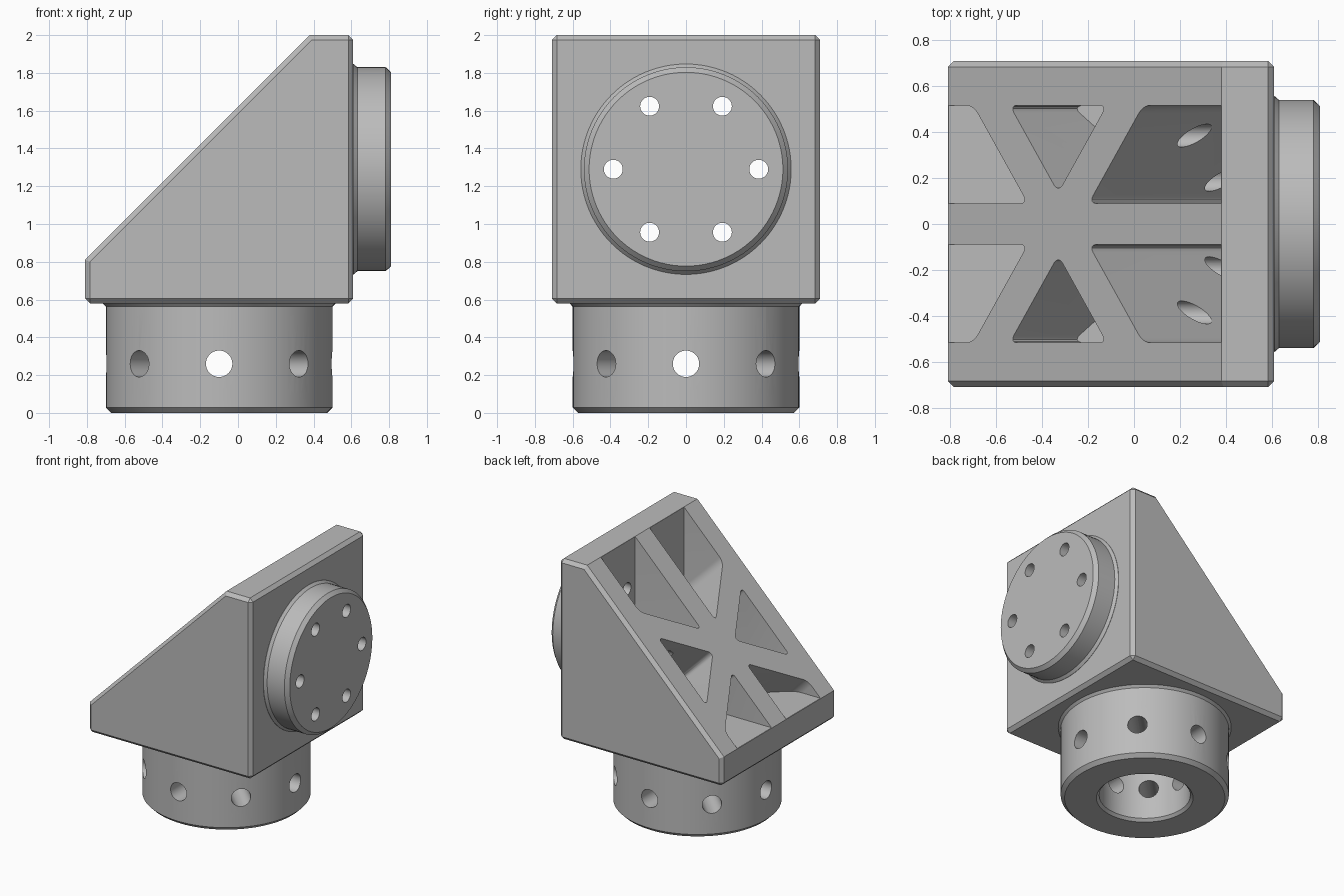
import bpy, bmesh
from math import pi, cos, sin, radians
from mathutils import Matrix, Vector

if "Cube" in bpy.data.objects:
    bpy.data.objects.remove(bpy.data.objects["Cube"])

metal = bpy.data.materials.new("plain_grey")
metal.use_nodes = True
metal.diffuse_color = (0.5, 0.5, 0.5, 1)
for node in metal.node_tree.nodes:
    if node.type == 'BSDF_PRINCIPLED':
        node.inputs["Base Color"].default_value = (0.5, 0.5, 0.5, 1)


def finish(name, bm):
    bmesh.ops.recalc_face_normals(bm, faces=bm.faces)
    mesh = bpy.data.meshes.new(name)
    bm.to_mesh(mesh)
    bm.free()
    mesh.materials.append(metal)
    obj = bpy.data.objects.new(name, mesh)
    bpy.context.collection.objects.link(obj)
    return obj


def prism(bm, start, end):
    """Solid between two matching loops; returns its lengthwise edges."""
    a = [bm.verts.new(p) for p in start]
    b = [bm.verts.new(p) for p in end]
    bm.faces.new(a)
    bm.faces.new(b[::-1])
    for i in range(len(a)):
        j = (i + 1) % len(a)
        bm.faces.new((a[i], b[i], b[j], a[j]))
    return [bm.edges.get((p, q)) for p, q in zip(a, b)]


def extrude_y(bm, profile, half):
    return prism(bm, [(x, -half, z) for x, z in profile],
                 [(x, half, z) for x, z in profile])


def lathe(name, profile, matrix, steps=96):
    """Closed (radius, height) profile turned about z, then placed."""
    bm = bmesh.new()
    verts = [bm.verts.new((r, 0, h)) for r, h in profile]
    edges = [bm.edges.new((verts[i], verts[(i + 1) % len(verts)]))
             for i in range(len(verts))]
    bmesh.ops.spin(bm, geom=verts + edges, cent=(0, 0, 0), axis=(0, 0, 1),
                   angle=2 * pi, steps=steps)
    bmesh.ops.remove_doubles(bm, verts=bm.verts, dist=0.0001)
    bmesh.ops.transform(bm, matrix=matrix, verts=bm.verts)
    return finish(name, bm)


def rod(bm, radius, length, matrix):
    bmesh.ops.create_cone(bm, cap_ends=True, segments=40, radius1=radius,
                          radius2=radius, depth=length, matrix=matrix)


def combine(obj, cutter, operation='DIFFERENCE'):
    mod = obj.modifiers.new("cut", 'BOOLEAN')
    mod.operation, mod.object, mod.solver = operation, cutter, 'EXACT'
    bpy.context.view_layer.objects.active = obj
    bpy.ops.object.modifier_apply(modifier=mod.name)


def discard(*objects):
    for obj in objects:
        bpy.data.objects.remove(obj)


LIE_X = Matrix.Rotation(pi / 2, 4, 'Y')
RISE = 1.62                       # slope plane: z = x + RISE
AXIS_Z = 1.29                     # flange axis height
BASE_X = -0.1

# Wedge body, chamfered except at the two ends of the slope
bm = bmesh.new()
lengthwise = extrude_y(bm, [(-0.81, 0.58), (0.61, 0.58), (0.61, 2.0),
                            (0.38, 2.0), (-0.81, 0.81)], 0.71)
chamfered = [e for e in bm.edges if e not in lengthwise[3:]]
bmesh.ops.bevel(bm, geom=chamfered, offset=0.026, segments=1,
                profile=0.5, affect='EDGES')
body = finish("wedge_body", bm)

# Pockets sunk square to the slope, leaving a centre rib and crossed ribs
outlines = [
    [(-1.2, 0.517), (-0.70, 0.517), (-0.463, 0.09), (-1.2, 0.09)],
    [(-0.541, 0.517), (-0.119, 0.517), (-0.33, 0.137)],
    [(0.6, 0.517), (0.04, 0.517), (-0.197, 0.09), (0.6, 0.09)],
]
bm = bmesh.new()
corners = []
for outline in outlines:
    for side in (1, -1):
        loops = [[(x + t, side * y, x + RISE - t) for x, y in outline]
                 for t in (-0.25, 0.8)]
        corners += prism(bm, *loops)
bmesh.ops.bevel(bm, geom=corners, offset=0.042, segments=5,
                profile=0.5, affect='EDGES')
pockets = finish("pocket_cutter", bm)

# Pockets stop at a level floor and an upright back wall
bm = bmesh.new()
extrude_y(bm, [(0.379, 0.812), (-1.1, 0.812), (0.379, 2.3)], 0.9)
limit = finish("pocket_limit", bm)
combine(pockets, limit, 'INTERSECT')
combine(body, pockets)

# Round side flange
flange = lathe("side_flange",
               [(0, 0.6), (0.557, 0.6), (0.557, 0.612), (0.54, 0.632),
                (0.54, 0.782), (0.513, 0.81), (0, 0.81)],
               Matrix.Translation((0, 0, AXIS_Z)) @ LIE_X)

# Six bolt holes running through flange, wall and ribs
bm = bmesh.new()
for i in range(6):
    a = i * pi / 3
    place = Matrix.Translation((0, 0.385 * cos(a), AXIS_Z + 0.385 * sin(a)))
    rod(bm, 0.05, 2.4, place @ LIE_X)
bolts = finish("bolt_cutter", bm)
combine(body, bolts)
combine(flange, bolts)

# Hollow base collar
base = lathe("base_collar",
             [(0.345, 0), (0.572, 0), (0.6, 0.028), (0.6, 0.562),
              (0.617, 0.58), (0.617, 0.59), (0.325, 0.59), (0.325, 0.02)],
             Matrix.Translation((BASE_X, 0, 0)))

# Eight radial holes in the collar, drilled as four full diameters
for i in range(4):
    bm = bmesh.new()
    turn = Matrix.Rotation(i * pi / 4, 4, 'Z')
    rod(bm, 0.07, 1.6, Matrix.Translation((BASE_X, 0, 0.26)) @ turn @ LIE_X)
    drill = finish("radial_cutter", bm)
    combine(base, drill)
    discard(drill)

discard(pockets, limit, bolts)

# Smooth curved walls, crisp edges
for obj in (body, flange, base):
    bpy.ops.object.select_all(action='DESELECT')
    obj.select_set(True)
    bpy.context.view_layer.objects.active = obj
    bpy.ops.object.shade_smooth_by_angle(angle=radians(30))
